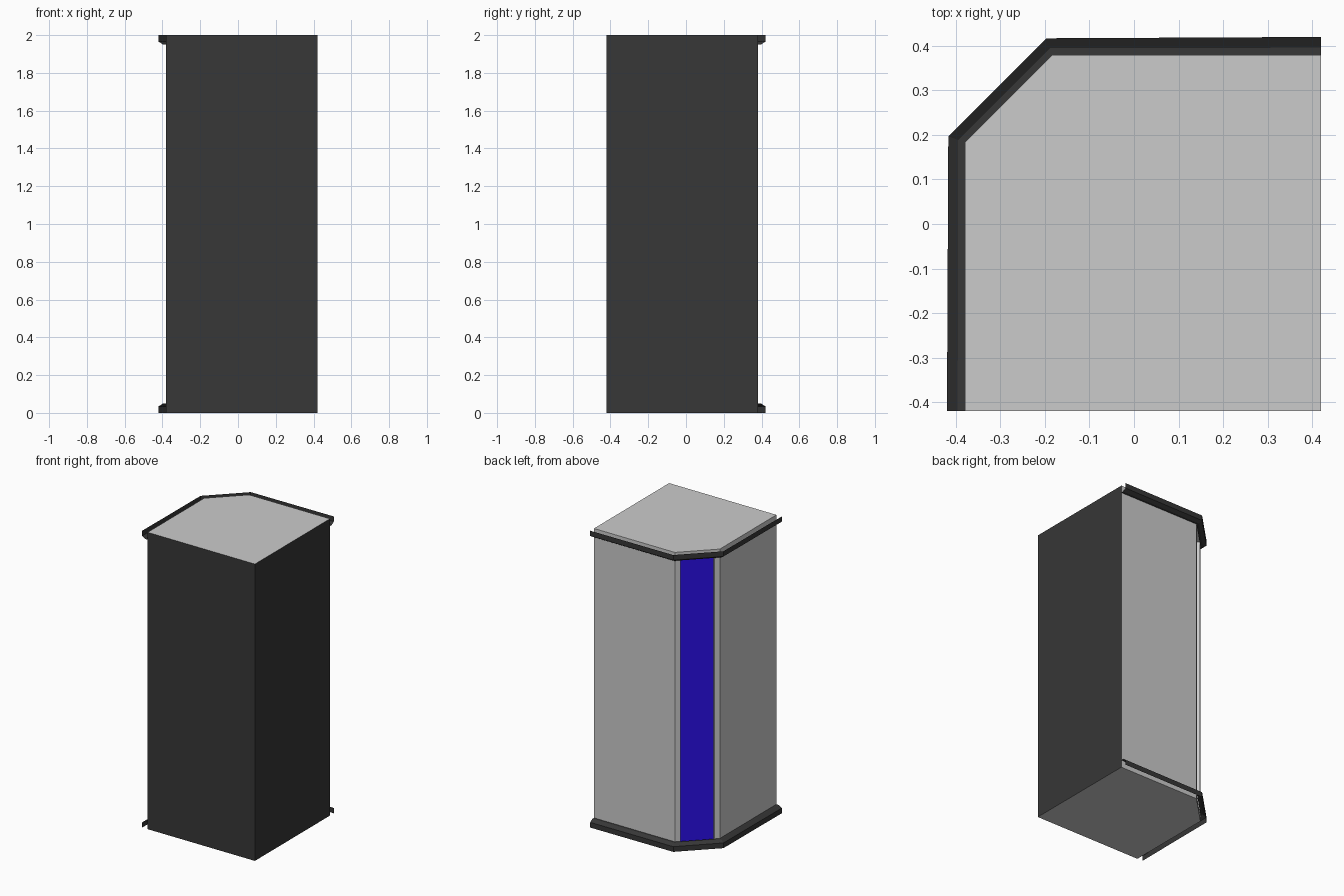
import bpy
import bmesh
from mathutils import Vector

cube = bpy.data.objects.get("Cube")
if cube:
    bpy.data.objects.remove(cube, do_unlink=True)


def material(name, rgb):
    mat = bpy.data.materials.new(name)
    mat.use_nodes = True
    mat.diffuse_color = (*rgb, 1)
    mat.node_tree.nodes["Principled BSDF"].inputs["Base Color"].default_value = (*rgb, 1)
    return mat


light_grey = material("light_grey", (0.6, 0.6, 0.6))
dark_grey = material("dark_grey", (0.038, 0.038, 0.038))
deep_blue = material("deep_blue", (0.025, 0.005, 0.83))


def finish(name, bm, mats):
    bm.normal_update()
    mesh = bpy.data.meshes.new(name)
    bm.to_mesh(mesh)
    bm.free()
    for mat in mats:
        mesh.materials.append(mat)
    obj = bpy.data.objects.new(name, mesh)
    bpy.context.collection.objects.link(obj)
    return obj


HALF, WALL, CUT, HEIGHT = 0.42, 0.38, 0.183, 2.0
wall_path = [(HALF, WALL), (-CUT, WALL), (-WALL, CUT), (-WALL, -HALF)]
rim_path = [(HALF, 0.42), (-0.197, 0.417), (-0.417, 0.197), (-0.42, -HALF)]

# Column body: square prism with one cut corner
bm = bmesh.new()
base = bm.faces.new([bm.verts.new((x, y, 0)) for x, y in wall_path + [(HALF, -HALF)]])
top = bmesh.ops.extrude_face_region(bm, geom=[base], use_keep_orig=True)
bmesh.ops.translate(bm, vec=(0, 0, HEIGHT),
                    verts=[v for v in top["geom"] if isinstance(v, bmesh.types.BMVert)])
bmesh.ops.recalc_face_normals(bm, faces=bm.faces[:])

# Dark faces on the two sides away from the cut corner
for f in bm.faces:
    f.material_index = 1 if f.normal.x > 0.9 or f.normal.y < -0.9 else 0

# Recessed blue panel in the cut corner
out = Vector((-1, 1, 0)).normalized()
corner = max(bm.faces, key=lambda f: f.normal.dot(out))
bmesh.ops.inset_region(bm, faces=[corner], thickness=0.048)
panel = bmesh.ops.extrude_face_region(bm, geom=[corner])["geom"]
bmesh.ops.translate(bm, vec=out * -0.03,
                    verts=[v for v in panel if isinstance(v, bmesh.types.BMVert)])
if corner.is_valid:
    bm.faces.remove(corner)
for f in panel:
    if isinstance(f, bmesh.types.BMFace):
        f.material_index = 2
bmesh.ops.recalc_face_normals(bm, faces=bm.faces[:])
finish("column_body", bm, [light_grey, dark_grey, deep_blue])


# Open trim channels around the foot and the head
def trim(name, flip):
    bm = bmesh.new()
    rows = []
    for t, z in [(0, 0.05), (0.4, 0.05), (1, 0.035), (1, 0)]:
        rows.append([bm.verts.new((*Vector(a).lerp(Vector(b), t), HEIGHT - z if flip else z))
                     for a, b in zip(wall_path, rim_path)])
    for r, s in zip(rows, rows[1:]):
        for i in range(len(r) - 1):
            quad = [r[i], r[i + 1], s[i + 1], s[i]]
            bm.faces.new(quad[::-1] if flip else quad)
    finish(name, bm, [dark_grey])


trim("bottom_trim", False)
trim("top_trim", True)
